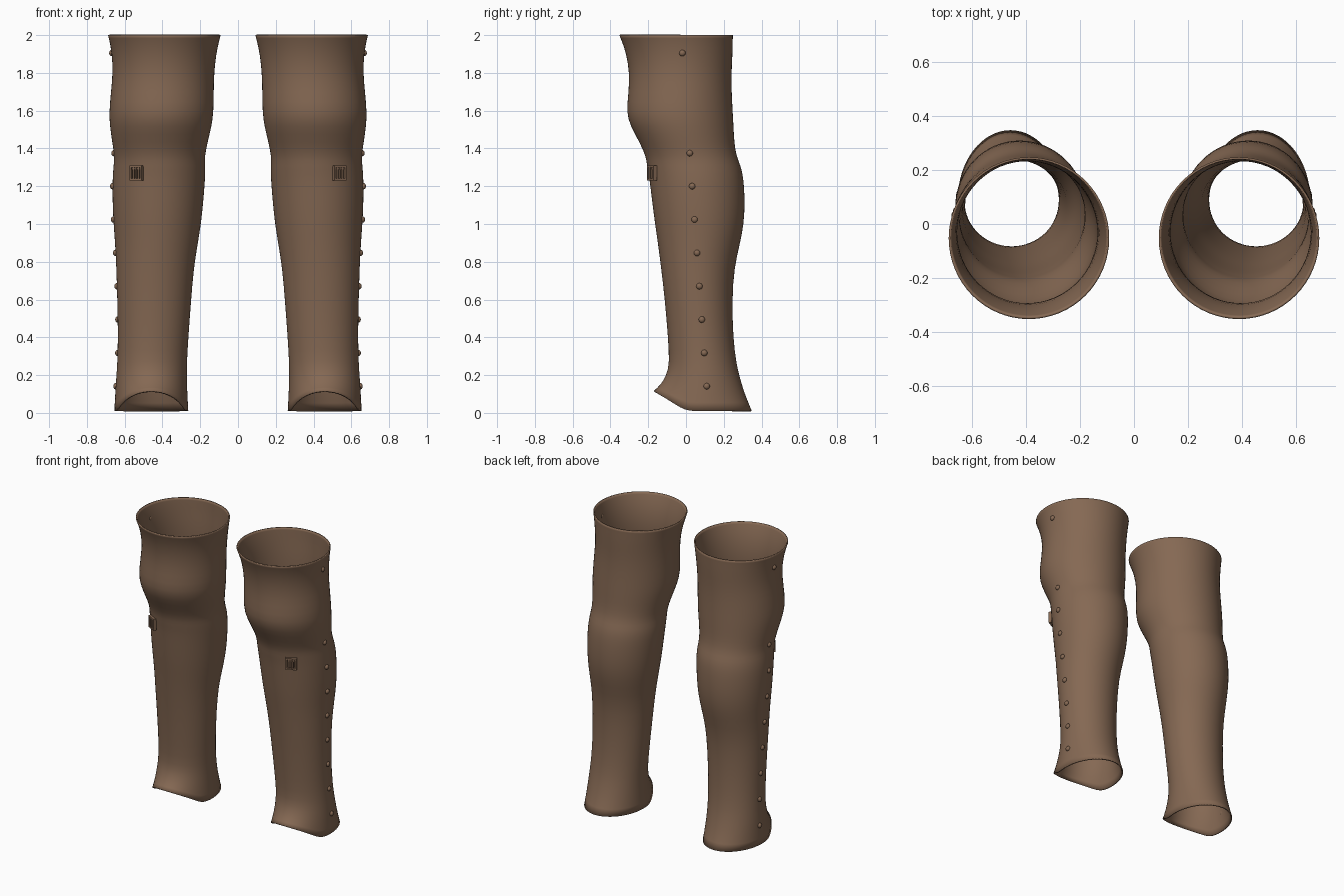
import bpy, bmesh, math
from mathutils import Matrix, Vector

if "Cube" in bpy.data.objects:
    bpy.data.objects.remove(bpy.data.objects["Cube"])

leather = bpy.data.materials.new("brown leather")
leather.diffuse_color = (0.235, 0.140, 0.087, 1)
leather.use_nodes = True
leather.node_tree.nodes["Principled BSDF"].inputs["Base Color"].default_value = leather.diffuse_color

# Cross-sections: height, inner x, outer x, front y, back y
RINGS = [
    (2.00, .090, .690, -.355, .250), (1.97, .098, .682, -.342, .249),
    (1.90, .114, .669, -.317, .248), (1.80, .125, .664, -.301, .242),
    (1.70, .127, .674, -.305, .243), (1.59, .128, .684, -.318, .249),
    (1.52, .138, .680, -.296, .253), (1.43, .160, .667, -.246, .257),
    (1.36, .175, .655, -.214, .268), (1.31, .172, .660, -.208, .290),
    (1.26, .172, .664, -.198, .302), (1.20, .176, .666, -.190, .309),
    (1.10, .184, .665, -.178, .313), (1.00, .195, .660, -.165, .307),
    (0.90, .211, .652, -.150, .288), (0.77, .233, .645, -.133, .256),
    (0.60, .247, .640, -.113, .245), (0.40, .262, .636, -.096, .250),
    (0.26, .270, .640, -.088, .267), (0.18, .270, .646, -.105, .288),
    (0.10, .267, .651, -.132, .312), (0.01, .262, .656, -.172, .350),
]
SEGMENTS = 32


def section(z):
    """Interpolated cross-section at a height."""
    for a, b in zip(RINGS, RINGS[1:]):
        if b[0] <= z <= a[0]:
            t = (a[0] - z) / (a[0] - b[0])
            return [p + (q - p) * t for p, q in zip(a, b)]


def surface(z, angle):
    """Point and outward normal on the leg."""
    _, x0, x1, y0, y1 = section(z)
    rx, ry = (x1 - x0) / 2, (y1 - y0) / 2
    c, s = math.cos(angle), math.sin(angle)
    return (Vector(((x0 + x1) / 2 + rx * c, (y0 + y1) / 2 + ry * s, z)),
            Vector((c / rx, s / ry, 0)).normalized())


def finish(bm, name, side, angle=60):
    """Turn a bmesh into an object, flipped across x for the left leg."""
    if side < 0:
        bmesh.ops.scale(bm, vec=(-1, 1, 1), verts=bm.verts)
        bmesh.ops.reverse_faces(bm, faces=bm.faces)
    mesh = bpy.data.meshes.new(name)
    bm.to_mesh(mesh)
    bm.free()
    mesh.materials.append(leather)
    ob = bpy.data.objects.new(name, mesh)
    bpy.context.collection.objects.link(ob)
    bpy.ops.object.select_all(action='DESELECT')
    ob.select_set(True)
    bpy.context.view_layer.objects.active = ob
    bpy.ops.object.shade_smooth_by_angle(angle=math.radians(angle))
    return ob


def leg(side, label):
    bm = bmesh.new()
    loops = []
    for ring in RINGS:
        loop = []
        for i in range(SEGMENTS):
            p, _ = surface(ring[0], math.tau * i / SEGMENTS)
            # Front of the ankle hem rises into an arch over the foot
            lift = max(0, -p.y / .172) * .107
            p.z += lift * max(0, 1 - (ring[0] - .01) / .25)
            loop.append(bm.verts.new(p))
        loops.append(loop)
    for a, b in zip(loops, loops[1:]):
        for i in range(SEGMENTS):
            j = (i + 1) % SEGMENTS
            bm.faces.new((a[i], b[i], b[j], a[j]))
    ob = finish(bm, label + "_leg_cover", side)
    sub = ob.modifiers.new("smooth form", 'SUBSURF')
    sub.levels = sub.render_levels = 1
    wall = ob.modifiers.new("leather thickness", 'SOLIDIFY')
    wall.thickness, wall.offset = .008, -1


def rivets(side, label):
    bm = bmesh.new()
    heights = [1.905, 1.375] + [1.2 - .1765 * i for i in range(7)]
    for z in heights:
        _, _, _, y0, y1 = section(z)
        y = .12 - .073 * z
        angle = math.asin((y - (y0 + y1) / 2) / ((y1 - y0) / 2))
        p, n = surface(z, angle)
        place = Matrix.Translation(p) @ n.to_track_quat('Z', 'Y').to_matrix().to_4x4()
        bmesh.ops.create_uvsphere(bm, u_segments=12, v_segments=8, radius=.017,
                                  matrix=place @ Matrix.Diagonal((1, 1, .75, 1)))
    finish(bm, label + "_side_rivets", side)


def buckle(side, label):
    bm = bmesh.new()
    p, n = surface(1.27, math.radians(-62))
    across = Vector((0, 0, 1)).cross(n)
    place = Matrix((across, Vector((0, 0, 1)), n)).transposed().to_4x4()
    place.translation = p + n * .01
    # Bars: centre across, centre up, width, height, depth
    bars = [(-.031, 0, .010, .080, .02), (.031, 0, .010, .080, .02),
            (0, .035, .070, .010, .02), (0, -.035, .070, .010, .02),
            (-.015, 0, .008, .056, .014), (0, 0, .008, .064, .022),
            (.015, 0, .008, .056, .014), (0, .022, .044, .008, .014)]
    for x, y, w, h, d in bars:
        bmesh.ops.create_cube(bm, size=1, matrix=place @ Matrix.Translation((x, y, 0))
                              @ Matrix.Diagonal((w, h, d, 1)))
    finish(bm, label + "_knee_buckle", side, 30)


for side, label in ((1, "right"), (-1, "left")):
    leg(side, label)
    rivets(side, label)
    buckle(side, label)
